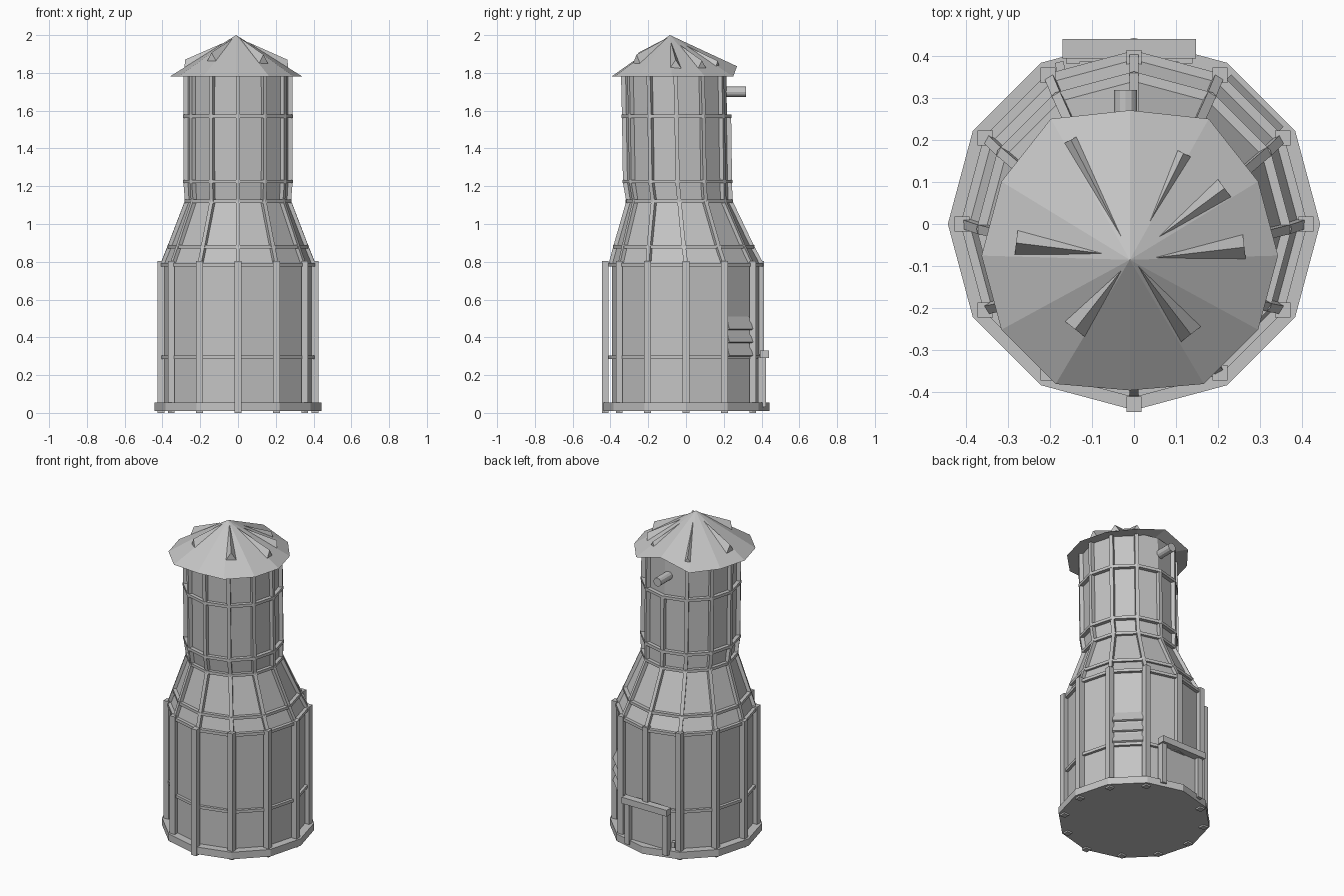
import bpy
from math import sin, cos, radians, hypot
from mathutils import Vector

cube = bpy.data.objects.get("Cube")
if cube:
    bpy.data.objects.remove(cube, do_unlink=True)

grey = bpy.data.materials.new("plain grey")
grey.use_nodes = True
grey.diffuse_color = (0.55, 0.55, 0.55, 1)
grey.node_tree.nodes["Principled BSDF"].inputs["Base Color"].default_value = (0.55, 0.55, 0.55, 1)

SIDES = 12
ANGLES = [radians(i * 360 / SIDES) for i in range(SIDES)]


class Part:
    """Collects the vertices and faces of one named part."""

    def __init__(self, name):
        self.name, self.verts, self.faces = name, [], []

    def add(self, verts, faces):
        n = len(self.verts)
        self.verts += [tuple(v) for v in verts]
        self.faces += [[n + i for i in f] for f in faces]

    def loft(self, sections, closed=False):
        """Twelve-sided skin over (z, radius, centre y); closed makes a hollow band."""
        pts = [(r * cos(a), cy + r * sin(a), z) for z, r, cy in sections for a in ANGLES]
        m = len(sections)
        faces = []
        for s in range(m if closed else m - 1):
            a, b = s * SIDES, (s + 1) % m * SIDES
            faces += [[a + i, a + (i + 1) % SIDES, b + (i + 1) % SIDES, b + i] for i in range(SIDES)]
        if not closed:
            faces += [list(range(SIDES))[::-1], list(range((m - 1) * SIDES, m * SIDES))]
        self.add(pts, faces)

    def band(self, z, radius, cy, height, depth):
        h, inner = height / 2, radius - depth
        self.loft([(z - h, radius, cy), (z + h, radius, cy),
                   (z + h, inner, cy), (z - h, inner, cy)], closed=True)

    def beam(self, p, q, out, width, depth):
        """Straight bar from p to q whose depth runs along out."""
        p, q = Vector(p), Vector(q)
        d = (q - p).normalized()
        side = d.cross(Vector(out)).normalized()
        up = side.cross(d)
        pts = [e + side * (sx * width / 2) + up * (sy * depth / 2)
               for e in (p, q) for sx, sy in ((-1, -1), (1, -1), (1, 1), (-1, 1))]
        self.add(pts, [[3, 2, 1, 0], [4, 5, 6, 7]]
                 + [[i, (i + 1) % 4, 4 + (i + 1) % 4, 4 + i] for i in range(4)])

    def build(self):
        mesh = bpy.data.meshes.new(self.name)
        mesh.from_pydata(self.verts, [], self.faces)
        mesh.materials.append(grey)
        mesh.validate()
        obj = bpy.data.objects.new(self.name, mesh)
        bpy.context.collection.objects.link(obj)
        # Consistent outward normals
        bpy.context.view_layer.objects.active = obj
        obj.select_set(True)
        bpy.ops.object.mode_set(mode='EDIT')
        bpy.ops.mesh.select_all(action='SELECT')
        bpy.ops.mesh.normals_make_consistent(inside=False)
        bpy.ops.object.mode_set(mode='OBJECT')
        obj.select_set(False)


def around(a, r, z, cy=0.0):
    return Vector((r * cos(a), cy + r * sin(a), z))


TOWER_Y = -0.045

# Walls: drum, sloping neck and upper tower
walls = Part("tower_walls")
walls.loft([(0.03, 0.392, 0), (0.79, 0.392, 0), (0.88, 0.355, -0.012),
            (1.12, 0.262, -0.035), (1.22, 0.268, TOWER_Y), (1.8, 0.268, -0.055)])
walls.build()

# Foot plinth
plinth = Part("base_plinth")
plinth.loft([(0.01, 0.442, 0), (0.055, 0.442, 0)])
plinth.build()

# Horizontal bands
bands = Part("horizontal_bands")
for z, r, cy in ((0.295, 0.41, 0), (0.785, 0.412, 0), (0.88, 0.374, -0.012),
                 (1.12, 0.284, -0.035), (1.225, 0.292, TOWER_Y), (1.57, 0.292, -0.05)):
    bands.band(z, r, cy, 0.018, 0.035)
bands.build()

# Square posts on the drum corners
posts = Part("drum_posts")
for i, a in enumerate(ANGLES):
    front, back = i == 9, i == 3
    r = 0.428 if front else 0.395 if back else 0.408
    low = 0.31 if back else 0.0
    posts.beam(around(a, r, low), around(a, r, 0.805), (0, 1, 0), 0.036, 0.036)
posts.build()

# Thin ribs up the neck and the upper tower
ribs = Part("neck_and_tower_ribs")
for i, a in enumerate(ANGLES):
    out = (cos(a), sin(a), 0)
    path = [around(a, 0.396, 0.79), around(a, 0.36, 0.88, -0.012),
            around(a, 0.268, 1.12, -0.035), around(a, 0.276, 1.22, TOWER_Y),
            around(a, 0.276, 1.57, -0.05), around(a, 0.276, 1.79, -0.055)]
    if i == 3:
        path.pop()
    for p, q in zip(path, path[1:]):
        ribs.beam(p, q, out, 0.022, 0.026)
ribs.build()

# Faceted roof with a lifted eave at the back
roof = Part("roof")
apex = Vector((-0.01, -0.085, 2.0))
reach = {2: 0.375, 3: 0.345, 4: 0.375, 9: 0.32}
rim = [around(a, reach.get(i, 0.352), 1.835 if i == 3 else 1.78, -0.075) + Vector((-0.01, 0, 0))
       for i, a in enumerate(ANGLES)]
roof.add(rim + [apex, Vector((-0.01, -0.075, 1.79))],
         [[i, (i + 1) % SIDES, SIDES] for i in range(SIDES)]
         + [[(i + 1) % SIDES, i, SIDES + 1] for i in range(SIDES)])
roof.build()

# Tapered wedges lying on the roof
wedges = Part("roof_wedges")
for x0, y0, x1, y1 in ((-0.02, -0.05, -0.15, 0.2), (0.03, -0.01, 0.118, 0.168),
                       (0.06, -0.03, 0.215, 0.085), (0.05, -0.08, 0.262, -0.055),
                       (0.01, -0.1, 0.135, -0.262), (-0.03, -0.11, -0.14, -0.25),
                       (-0.075, -0.07, -0.28, -0.045)):
    def on_roof(x, y):
        return Vector((x, y, 2 - 0.6 * hypot(x - apex.x, y - apex.y)))
    p, q = on_roof(x0, y0), on_roof(x1, y1)
    side = (q - p).cross(Vector((0, 0, 1))).normalized() * 0.03
    sunk = Vector((0, 0, -0.012))
    wedges.add([p, q + side + sunk, q - side + sunk, q + Vector((0, 0, 0.034))],
               [[0, 1, 3], [0, 3, 2], [0, 2, 1], [1, 2, 3]])
wedges.build()

# Spout pipe under the lifted eave
bpy.ops.mesh.primitive_cylinder_add(vertices=12, radius=0.027, depth=0.14,
                                    location=(-0.02, 0.248, 1.7), rotation=(radians(90), 0, 0))
pipe = bpy.context.object
pipe.name = "spout_pipe"
pipe.data.materials.append(grey)
pipe.select_set(False)

# Doorway at the back: lintel, jambs, door leaf and latch block
door = Part("doorway")
door.beam((-0.17, 0.416, 0.31), (0.147, 0.416, 0.31), (0, 1, 0), 0.04, 0.046)
for x in (-0.145, 0.122):
    door.beam((x, 0.402, 0.03), (x, 0.402, 0.295), (0, 1, 0), 0.034, 0.042)
door.beam((-0.012, 0.39, 0.05), (-0.012, 0.39, 0.295), (0, 1, 0), 0.24, 0.009)
door.beam((-0.185, 0.37, 0.09), (-0.165, 0.375, 0.09), (0, 1, 0), 0.035, 0.025)
door.build()

# Tilted louvre slats on the back corner panel
louvres = Part("louvre_slats")
out = Vector((cos(radians(45)), sin(radians(45)), 0))
along = Vector((-out.y, out.x, 0))
for z in (0.335, 0.405, 0.475):
    centre = out * 0.394 + Vector((0, 0, z))
    louvres.beam(centre - along * 0.088, centre + along * 0.088,
                 out + Vector((0, 0, 0.45)), 0.072, 0.012)
louvres.build()
